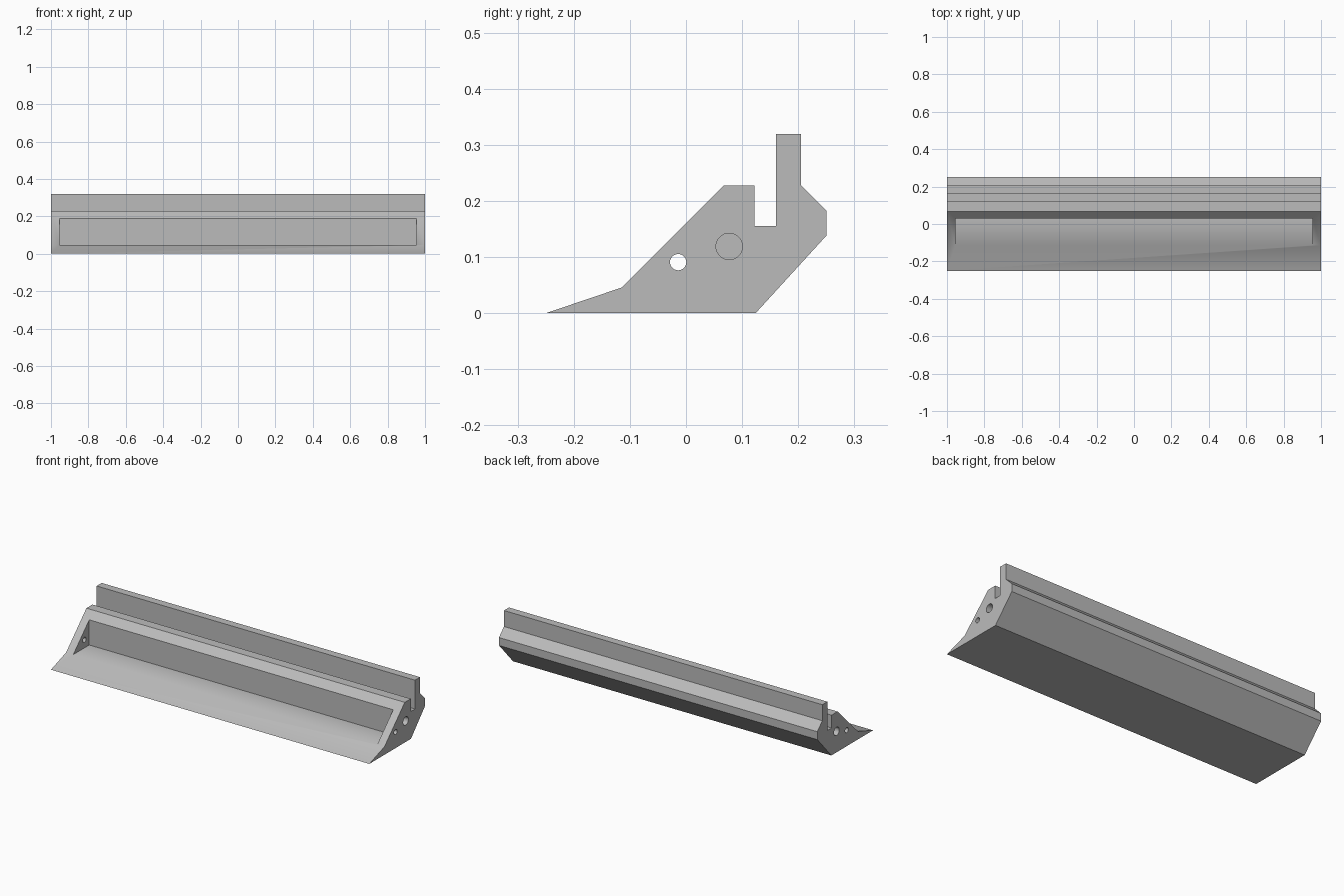
import bpy
import bmesh
from math import pi
from mathutils import Matrix

cube = bpy.data.objects.get("Cube")
if cube:
    bpy.data.objects.remove(cube, do_unlink=True)

# Single grey material
grey = bpy.data.materials.new("plain grey")
grey.use_nodes = True
colour = (0.5, 0.5, 0.5, 1)
grey.diffuse_color = colour
grey.node_tree.nodes["Principled BSDF"].inputs["Base Color"].default_value = colour


def make_object(name, bm):
    bmesh.ops.recalc_face_normals(bm, faces=bm.faces)
    mesh = bpy.data.meshes.new(name)
    bm.to_mesh(mesh)
    bm.free()
    mesh.materials.append(grey)
    obj = bpy.data.objects.new(name, mesh)
    bpy.context.collection.objects.link(obj)
    return obj


def extrude_profile(name, points, half_length):
    """Extrude a closed (y, z) outline along x, centred on x = 0."""
    bm = bmesh.new()
    face = bm.faces.new([bm.verts.new((-half_length, y, z)) for y, z in points])
    result = bmesh.ops.extrude_face_region(bm, geom=[face])
    moved = [v for v in result["geom"] if isinstance(v, bmesh.types.BMVert)]
    bmesh.ops.translate(bm, verts=moved, vec=(2 * half_length, 0, 0))
    return make_object(name, bm)


def cut(target, cutter):
    mod = target.modifiers.new(cutter.name, "BOOLEAN")
    mod.operation = "DIFFERENCE"
    mod.solver = "EXACT"
    mod.object = cutter
    cutter.hide_render = True
    cutter.hide_set(True)


def hole_cutter(name, x, y, z, radius, depth):
    bm = bmesh.new()
    bmesh.ops.create_cone(
        bm, cap_ends=True, segments=48, radius1=radius, radius2=radius, depth=depth,
        matrix=Matrix.Translation((x, y, z)) @ Matrix.Rotation(pi / 2, 4, "Y"))
    return make_object(name, bm)


# Main bar: front shelf, sloped block, slot, upright lip and chamfered back
shelf_z = 0.046
bar = extrude_profile("bar_body", [
    (-0.25, 0), (0.124, 0), (0.25, 0.138), (0.25, 0.183), (0.205, 0.228),
    (0.205, 0.319), (0.16, 0.319), (0.16, 0.155), (0.122, 0.155),
    (0.122, 0.228), (0.068, 0.228), (-0.114, shelf_z)], 1.0)

# Pocket in the slope between the two end walls
pocket = extrude_profile("pocket_cutter", [
    (-0.2, shelf_z), (0.029, shelf_z), (0.029, 0.3), (-0.2, 0.3)], 0.955)
cut(bar, pocket)

# Small holes through both end walls, large blind holes in both ends
for side, x in (("left", 1), ("right", -1)):
    cut(bar, hole_cutter(side + "_small_hole_cutter", x, -0.014, 0.091, 0.0145, 0.2))
    cut(bar, hole_cutter(side + "_large_hole_cutter", x, 0.077, 0.119, 0.0235, 0.2))

# Bake the cuts and remove the cutters
bpy.context.view_layer.update()
evaluated = bar.evaluated_get(bpy.context.evaluated_depsgraph_get())
bar.data = bpy.data.meshes.new_from_object(evaluated)
cutters = [mod.object for mod in bar.modifiers]
bar.modifiers.clear()
for cutter in cutters:
    bpy.data.objects.remove(cutter, do_unlink=True)

# Smooth bores, crisp edges
bpy.ops.object.select_all(action="DESELECT")
bar.select_set(True)
bpy.context.view_layer.objects.active = bar
bpy.ops.object.shade_smooth_by_angle(angle=pi / 6)
